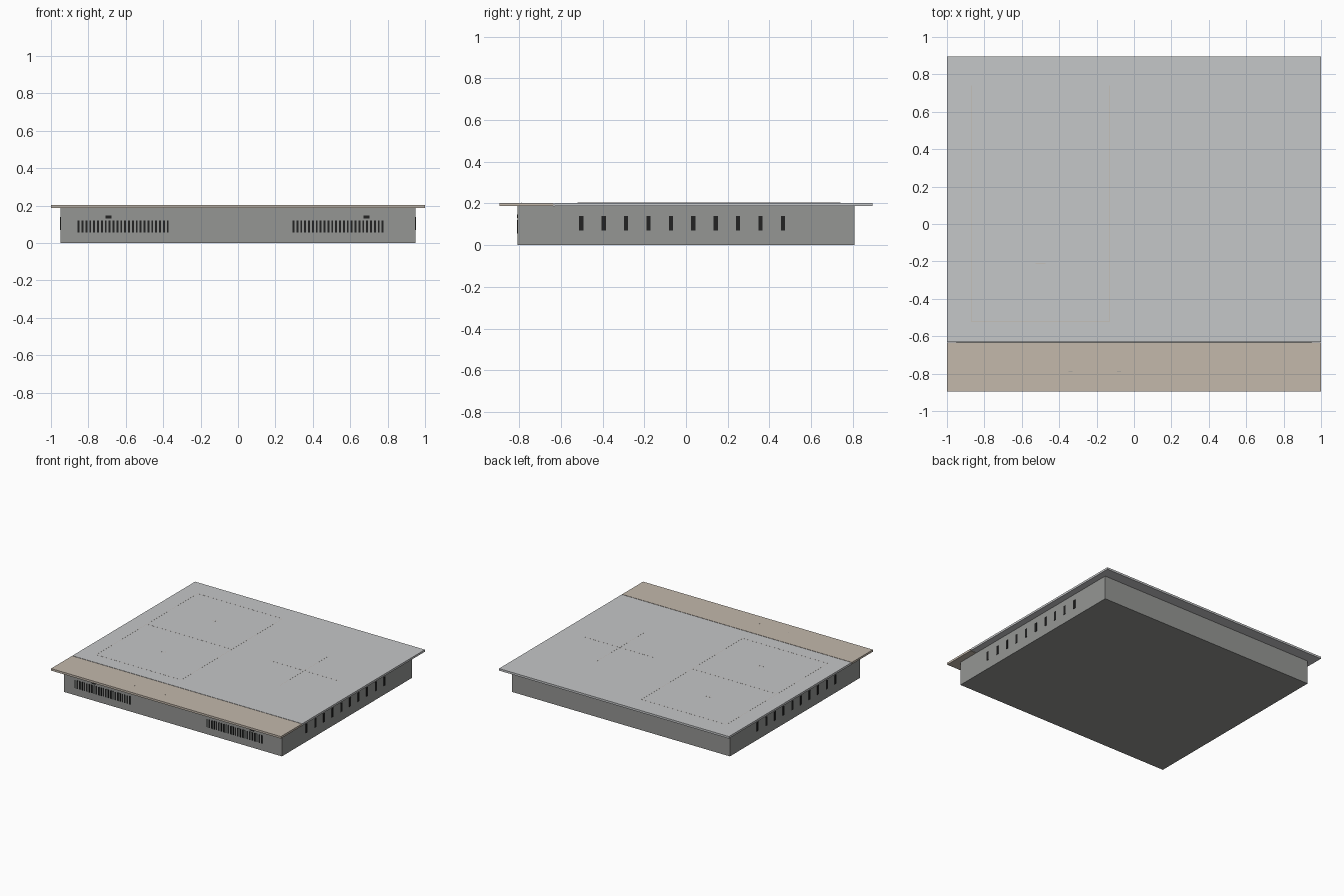
import bpy
import bmesh
from mathutils import Matrix, Vector

cube = bpy.data.objects.get("Cube")
if cube:
    bpy.data.objects.remove(cube, do_unlink=True)


def material(name, rgb):
    mat = bpy.data.materials.new(name)
    mat.use_nodes = True
    mat.diffuse_color = (*rgb, 1)
    bsdf = mat.node_tree.nodes["Principled BSDF"]
    bsdf.inputs["Base Color"].default_value = (*rgb, 1)
    bsdf.inputs["Roughness"].default_value = 0.6
    return mat


def boxes(name, extents, mat):
    """One object made of boxes, each given as (x0, x1, y0, y1, z0, z1)."""
    bm = bmesh.new()
    for x0, x1, y0, y1, z0, z1 in extents:
        centre = Vector((x0 + x1, y0 + y1, z0 + z1)) / 2
        size = Matrix.Diagonal((x1 - x0, y1 - y0, z1 - z0, 1))
        bmesh.ops.create_cube(bm, size=1, matrix=Matrix.Translation(centre) @ size)
    mesh = bpy.data.meshes.new(name)
    bm.to_mesh(mesh)
    bm.free()
    mesh.materials.append(mat)
    obj = bpy.data.objects.new(name, mesh)
    bpy.context.collection.objects.link(obj)
    return obj


steel = material("housing grey", (0.30, 0.305, 0.295))
glass = material("light grey glass", (0.56, 0.57, 0.58))
beige = material("beige panel", (0.546, 0.479, 0.407))
black = material("vent black", (0.016, 0.016, 0.016))

HX, HY = 0.948, 0.808      # housing half sizes
RIM, TOP = 0.187, 0.203    # underside and top of the cooking surface
DEPTH = 0.895
SEAM = -0.632
PROUD = 0.003

# Housing, glass plate and control strip
boxes("housing", [(-HX, HX, -HY, HY, 0, RIM)], steel)
boxes("glass_plate", [(-1, 1, SEAM + 0.002, DEPTH, RIM, TOP)], glass)
boxes("control_strip", [(-1, 1, -DEPTH, SEAM - 0.002, RIM, TOP)], beige)

# Two groups of narrow vents and a small label slot on the front
for side, start, label in (("right", -0.857, -0.709), ("left", 0.292, 0.67)):
    pitch = 0.0207
    boxes(f"front_vents_{side}",
          [(start + i * pitch, start + i * pitch + 0.01, -HY - PROUD, -HY + PROUD, 0.056, 0.12)
           for i in range(24)], black)
    boxes(f"front_slot_{side}",
          [(label, label + 0.033, -HY - PROUD, -HY + PROUD, 0.131, 0.147)], black)

# Ten wider vents on each side
for side, sign in (("right", -1), ("left", 1)):
    x = sign * HX
    boxes(f"side_vents_{side}",
          [(x - PROUD, x + PROUD, y - 0.01, y + 0.01, 0.07, 0.14)
           for y in (-0.502 + i * 0.1074 for i in range(10))], black)


def hairline(x0, x1, y0, y1):
    w = 0.0007
    return (x0 - w, x1 + w, y0 - w, y1 + w, TOP - 0.001, TOP + 0.0005)


# Printed cooking zone marks
L, R, F, B, MID = -0.87, -0.13, -0.52, 0.74, 0.11
zone = [hairline(L, R, y, y) for y in (F, MID, B)]
zone += [hairline(x, x, F, B) for x in (L, R)]
for y in (-0.21, 0.43):
    zone += [hairline(-0.525, -0.475, y, y), hairline(-0.5, -0.5, y - 0.025, y + 0.025)]
boxes("wide_zone_marks", zone, beige)
boxes("single_zone_marks",
      [hairline(0.2, 0.8, MID, MID), hairline(0.5, 0.5, MID - 0.3, MID + 0.3)], beige)

# Printed touch marks on the control strip
boxes("touch_marks", [hairline(x - 0.01, x + 0.01, -0.79, -0.79) for x in (-0.34, -0.08)], steel)
